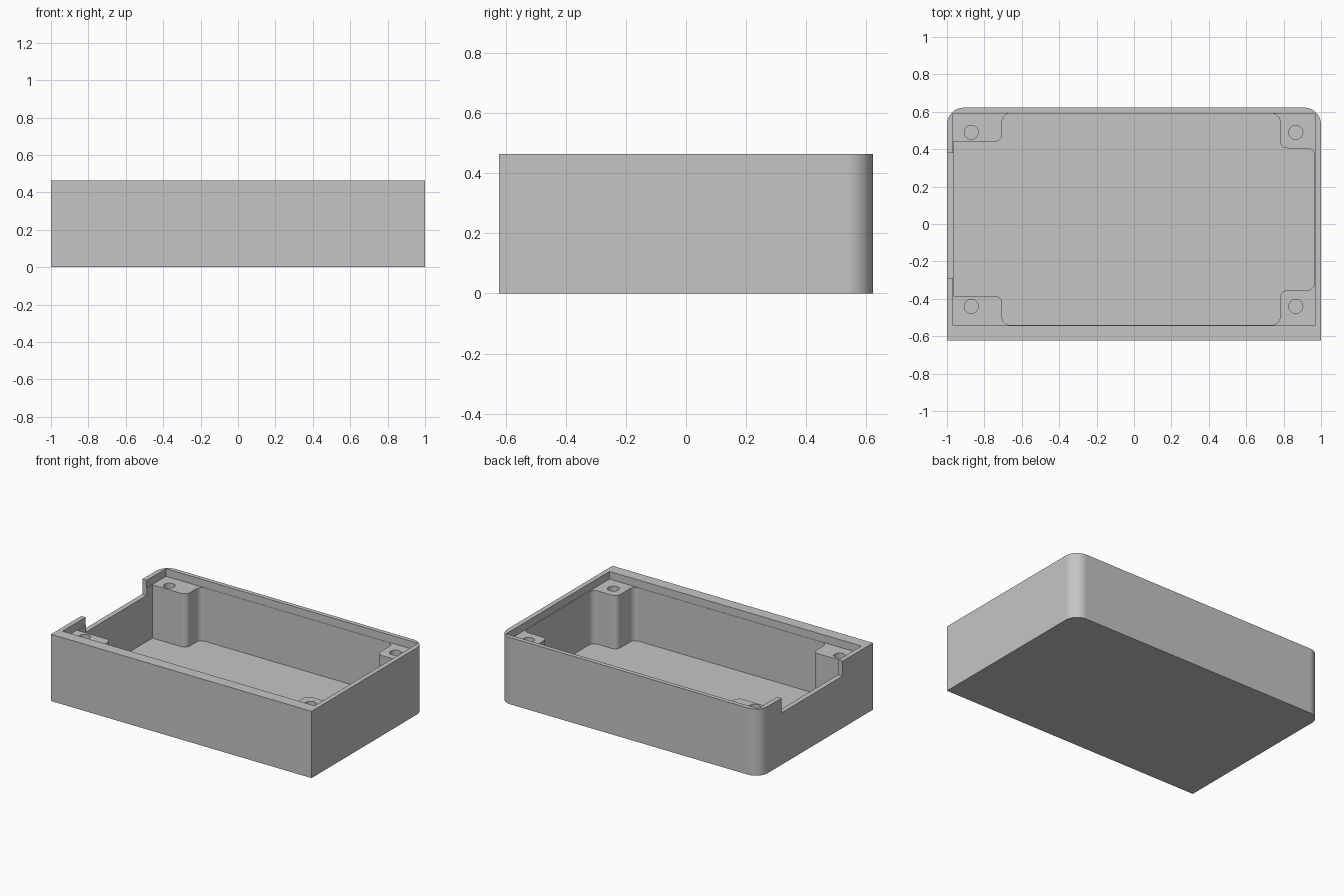
import bpy, bmesh, math
from mathutils import Vector

if "Cube" in bpy.data.objects:
    bpy.data.objects.remove(bpy.data.objects["Cube"], do_unlink=True)

grey = bpy.data.materials.new("plain_grey")
grey.use_nodes = True
colour = (0.56, 0.56, 0.56, 1)
grey.diffuse_color = colour
grey.node_tree.nodes["Principled BSDF"].inputs["Base Color"].default_value = colour


def rounded(corners, steps=8):
    """Outline from (x, y, radius) corners with right angles."""
    out = []
    for i, (x, y, r) in enumerate(corners):
        p = Vector((x, y))
        if r == 0:
            out.append(p)
            continue
        to_prev = (Vector(corners[i - 1][:2]) - p).normalized()
        to_next = (Vector(corners[(i + 1) % len(corners)][:2]) - p).normalized()
        centre = p + r * (to_prev + to_next)
        for k in range(steps + 1):
            t = math.pi / 2 * k / steps
            out.append(centre - r * (math.cos(t) * to_next + math.sin(t) * to_prev))
    return out


def prism(name, outline, z0, z1):
    bm = bmesh.new()
    face = bm.faces.new([bm.verts.new((p[0], p[1], z0)) for p in outline])
    top = bmesh.ops.extrude_face_region(bm, geom=[face])["geom"]
    verts = [v for v in top if isinstance(v, bmesh.types.BMVert)]
    bmesh.ops.translate(bm, vec=(0, 0, z1 - z0), verts=verts)
    bmesh.ops.recalc_face_normals(bm, faces=bm.faces)
    mesh = bpy.data.meshes.new(name)
    bm.to_mesh(mesh)
    bm.free()
    mesh.materials.append(grey)
    ob = bpy.data.objects.new(name, mesh)
    bpy.context.collection.objects.link(ob)
    return ob


def rectangle(x0, x1, y0, y1):
    return [(x0, y0), (x1, y0), (x1, y1), (x0, y1)]


def circle(x, y, r, n=32):
    return [(x + r * math.cos(math.tau * k / n), y + r * math.sin(math.tau * k / n))
            for k in range(n)]


H, FLOOR, POST_TOP, NOTCH = 0.463, 0.04, 0.41, 0.36
W, BACK, FRONT, R = 0.965, 0.59, -0.54, 0.04

# Outer body, rounded at the two back corners
body = prism("enclosure_body", rounded(
    [(-1, -0.622, 0), (1, -0.622, 0), (1, 0.622, 0.09), (-1, 0.622, 0.09)], 12), 0, H)

# Cavity that leaves the four corner posts standing
cavity = rounded([
    (-W, 0.44, 0), (-W, -0.385, 0), (-0.705, -0.385, R), (-0.705, FRONT, R),
    (0.78, FRONT, R), (0.78, -0.355, R), (W, -0.355, R), (W, 0.405, R),
    (0.78, 0.405, R), (0.78, BACK, R), (-0.705, BACK, R), (-0.705, 0.44, R)])
e = 0.002
cutters = [
    prism("cavity_cutter", cavity, FLOOR, H + 0.1),
    prism("rim_recess_cutter", rectangle(-W - e, W + e, FRONT - e, BACK + e), POST_TOP, H + 0.2),
    prism("side_notch_cutter", rectangle(-1.1, -0.95, -0.29, 0.38), NOTCH, H + 0.3),
]
# Screw holes in the posts
for x in (-0.87, 0.865):
    for y in (-0.44, 0.49):
        cutters.append(prism("screw_hole_cutter", circle(x, y, 0.0375), 0.2, H + 0.15))

bpy.context.view_layer.objects.active = body
for cutter in cutters:
    mod = body.modifiers.new("cut", "BOOLEAN")
    mod.operation = "DIFFERENCE"
    mod.solver = "EXACT"
    mod.object = cutter
    bpy.ops.object.modifier_apply(modifier=mod.name)
    bpy.data.objects.remove(cutter, do_unlink=True)

# Smooth rounded corners, crisp edges
bpy.ops.object.select_all(action="DESELECT")
body.select_set(True)
bpy.ops.object.shade_smooth_by_angle(angle=math.radians(30))
weighted = body.modifiers.new("weighted_normals", "WEIGHTED_NORMAL")
weighted.keep_sharp = True
